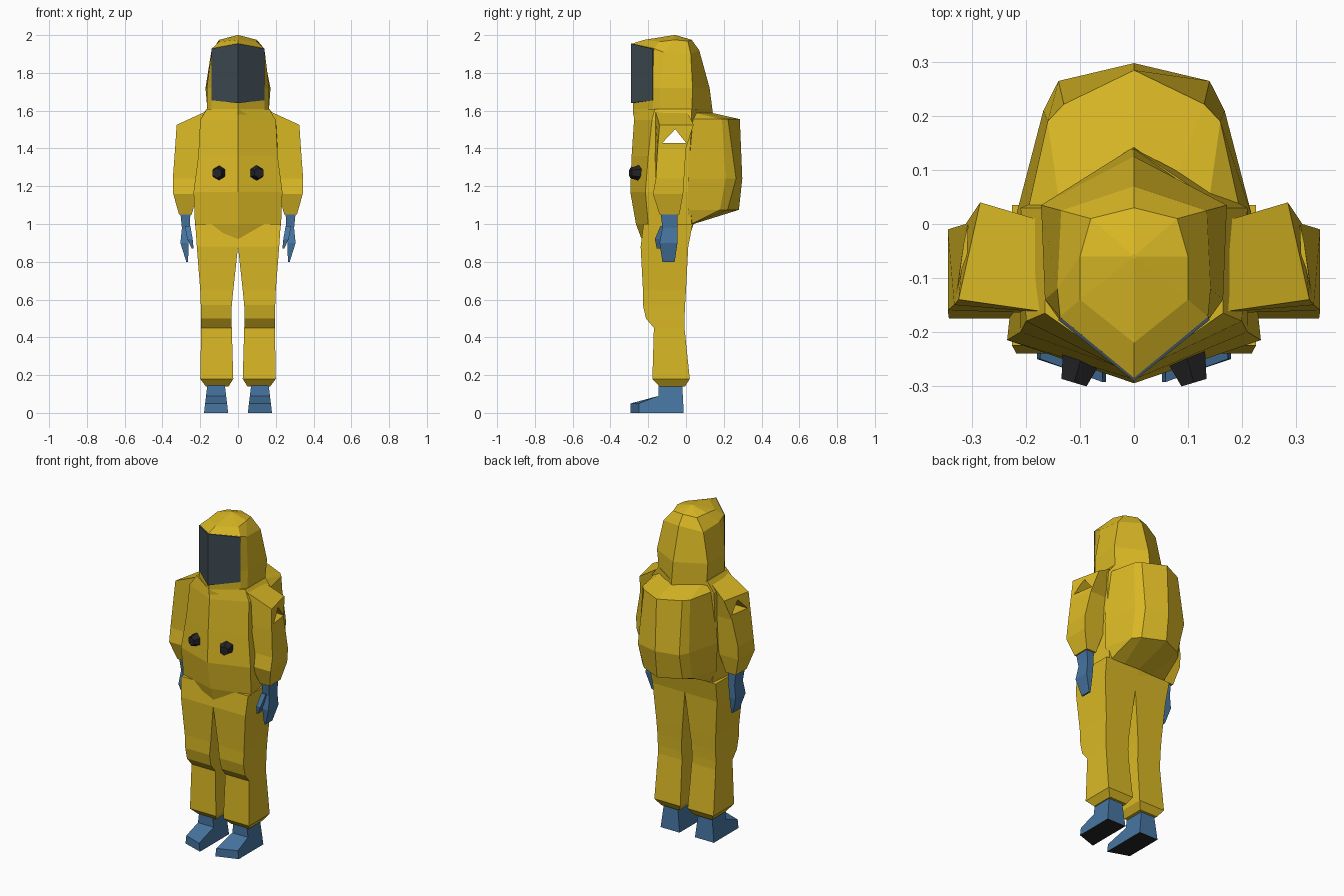
import bpy
import bmesh
from mathutils import Matrix, Vector

if "Cube" in bpy.data.objects:
    bpy.data.objects.remove(bpy.data.objects["Cube"])


def material(name, rgb):
    m = bpy.data.materials.new(name)
    m.use_nodes = True
    m.diffuse_color = (*rgb, 1)
    bsdf = m.node_tree.nodes["Principled BSDF"]
    bsdf.inputs["Base Color"].default_value = (*rgb, 1)
    bsdf.inputs["Roughness"].default_value = 0.8
    return m


YELLOW = material("suit yellow", (0.70, 0.48, 0.018))
BLUE = material("rubber blue", (0.062, 0.18, 0.36))
GLASS = material("visor slate", (0.05, 0.073, 0.088))
BLACK = material("black rubber", (0.018, 0.018, 0.02))


def loft(name, rings, mats, side=1):
    """Skin closed rings of equal length, and cap both ends."""
    bm = bmesh.new()
    rows = [[bm.verts.new((x * side, y, z)) for x, y, z in r] for r in rings]
    for a, b in zip(rows, rows[1:]):
        for i in range(len(a)):
            j = (i + 1) % len(a)
            bm.faces.new((a[i], a[j], b[j], b[i]))
    bm.faces.new(rows[0])
    bm.faces.new(rows[-1])
    return finish(name, bm, mats)


def finish(name, bm, mats):
    bmesh.ops.remove_doubles(bm, verts=bm.verts, dist=0.0005)
    bmesh.ops.recalc_face_normals(bm, faces=bm.faces)
    me = bpy.data.meshes.new(name)
    bm.to_mesh(me)
    bm.free()
    for m in mats:
        me.materials.append(m)
    ob = bpy.data.objects.new(name, me)
    bpy.context.collection.objects.link(ob)
    return ob


def symmetric(half, z=None):
    """Complete a half outline that runs from front centre to back centre."""
    pts = [(*p, z) if z is not None else p for p in half]
    return pts + [(-x, y, h) for x, y, h in pts[-2:0:-1]]


def box_ring(z, x0, x1, y0, y1):
    return [(x0, y0, z), (x1, y0, z), (x1, y1, z), (x0, y1, z)]


# Torso
torso = loft("torso", [
    symmetric([(0, -.22), (.2, -.18), (.19, .0), (0, 0)], .88),
    symmetric([(0, -.265), (.228, -.2), (.2, .03), (0, .04)], 1.0),
    symmetric([(0, -.295), (.235, -.215), (.21, .02), (0, .05)], 1.17),
    symmetric([(0, -.288), (.21, -.2), (.21, .02), (0, .1)], 1.36),
    symmetric([(0, -.275), (.2, -.18), (.21, .03), (0, .12)], 1.55),
    symmetric([(0, -.28), (.165, -.165), (.165, .03), (0, .14)], 1.61),
], [YELLOW])

# Air tank hump on the back
loft("back_hump", [
    symmetric([(0, .02), (.19, .01), (.19, .03), (.1, .04), (0, .04)], 1.0),
    symmetric([(0, .02), (.215, .01), (.168, .18), (.13, .22), (0, .28)], 1.075),
    symmetric([(0, .02), (.22, .01), (.168, .21), (.14, .265), (0, .298)], 1.24),
    symmetric([(0, .02), (.2, .01), (.16, .19), (.13, .222), (0, .285)], 1.555),
    symmetric([(0, .02), (.17, .02), (.14, .05), (.08, .09), (0, .13)], 1.59),
], [YELLOW])

# Hood
hood = [
    symmetric([(0, -.28), (.14, -.175), (.162, -.14), (.16, .03), (0, .143)], 1.58),
    symmetric([(0, -.28), (.14, -.175), (.165, -.14), (.172, .035), (0, .125)], 1.72),
    symmetric([(0, -.285, 1.955), (.137, -.172, 1.93), (.142, -.12, 1.91),
               (.135, .025, 1.9), (0, .07, 1.92)]),
    symmetric([(0, -.22, 1.975), (.1, -.14, 1.965), (.1, -.06, 1.975),
               (.08, .01, 1.968), (0, .03, 1.975)]),
    symmetric([(0, -.065), (.003, -.063), (.003, -.06), (.003, -.057), (0, -.055)], 2.0),
]
loft("hood", hood, [YELLOW])

# Visor, bent along its middle
loft("visor", [
    symmetric([(0, -.291, zc), (.14, -.178, zs), (.137, -.17, zs), (0, -.283, zc)])
    for zc, zs in ((1.64, 1.655), (1.955, 1.928))
], [GLASS])

# Triangular vent opening that passes through both sleeves
profile = [(-.125, 1.43), (0, 1.43), (-.057, 1.502)]
cutter = loft("vent_cutter", [[(x, y, z) for y, z in profile] for x in (-.5, .5)], [YELLOW])
cutter.hide_render = True
cutter.hide_viewport = True


def cut_vent(ob):
    mod = ob.modifiers.new("vent", "BOOLEAN")
    mod.operation = "DIFFERENCE"
    mod.solver = "EXACT"
    mod.object = cutter


cut_vent(torso)

for side, word in ((1, "left"), (-1, "right")):
    # Sleeve
    sleeve = loft(word + "_sleeve", [
        [(.15, -.165, 1.605), (.325, -.14, 1.525), (.285, .04, 1.525), (.15, .0, 1.605)],
        [(.17, -.165, 1.4), (.333, -.15, 1.4), (.312, .0, 1.4), (.17, .0, 1.4)],
        box_ring(1.24, .19, .345, -.16, -.01),
        box_ring(1.16, .215, .343, -.175, -.015),
        box_ring(1.05, .245, .312, -.14, -.035),
    ], [YELLOW], side)
    cut_vent(sleeve)

    # Glove with thumb
    loft(word + "_glove", [
        box_ring(1.06, .252, .305, -.135, -.045),
        box_ring(.98, .255, .297, -.125, -.045),
        box_ring(.9, .262, .305, -.14, -.045),
        box_ring(.8, .264, .274, -.125, -.06),
    ], [BLUE], side)
    loft(word + "_thumb", [
        box_ring(.99, .252, .282, -.135, -.09),
        box_ring(.92, .24, .268, -.165, -.12),
        box_ring(.87, .235, .245, -.155, -.13),
    ], [BLUE], side)

    # Trouser leg with knee fold and cuff
    loft(word + "_leg", [
        box_ring(1.0, 0, .226, -.225, .035),
        box_ring(.88, 0, .218, -.24, .012),
        box_ring(.65, .025, .2, -.228, .0),
        box_ring(.57, .033, .197, -.228, -.005),
        box_ring(.5, .035, .196, -.212, -.008),
        box_ring(.45, .033, .195, -.17, -.008),
        box_ring(.18, .025, .2, -.178, .02),
        box_ring(.14, .05, .17, -.14, -.005),
    ], [YELLOW], side)

    # Boot: one side profile, skinned from the inner to the outer face
    def boot_side(toe, spread, x):
        pts = [(-.012, 0), (toe, 0), (toe, .05), (-.145, .09), (-.145, .15), (-.02, .15)]
        return [(x - spread * z, y, z) for y, z in pts]

    boot = loft(word + "_boot", [boot_side(-.293, -.12, .052),
                                 boot_side(-.25, .12, .18)], [BLUE, BLACK], side)
    for f in boot.data.polygons:
        if f.normal.z < -.9:
            f.material_index = 1

    # Breathing valve
    bm = bmesh.new()
    bmesh.ops.create_cone(bm, cap_ends=True, segments=6, radius1=.042, radius2=.028, depth=.05)
    aim = Vector((side * .3, -1, 0)).to_track_quat("Z", "Y").to_matrix().to_4x4()
    bm.transform(Matrix.Translation((side * .104, -.27, 1.27)) @ aim)
    finish(word + "_valve", bm, [BLACK])
